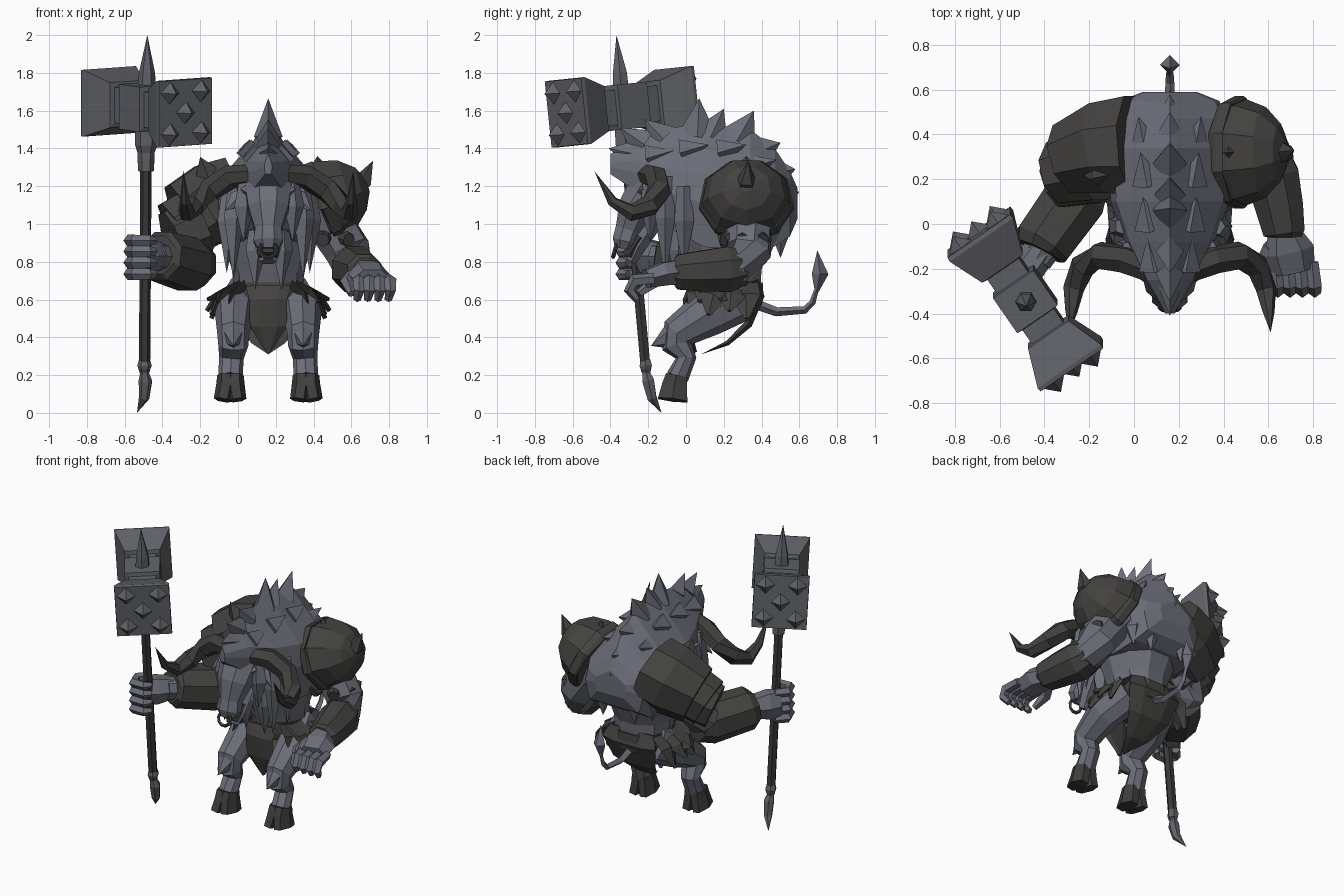
import bpy, bmesh, math
from mathutils import Vector as V

CX = 0.16  # centre line of the beast


def material(name, rgb):
    m = bpy.data.materials.new(name)
    m.diffuse_color = (*rgb, 1)
    return m


FUR = material("slate fur", (0.150, 0.156, 0.190))
STEEL = material("grey steel", (0.118, 0.121, 0.138))
ARMOUR = material("dark armour", (0.056, 0.055, 0.053))
HORN = material("dark horn", (0.050, 0.050, 0.049))
SHAFT = material("black shaft", (0.040, 0.040, 0.040))


def loft(name, mat, stacks):
    """One object from several stacks of point rings, ends capped."""
    bm = bmesh.new()
    for rings in stacks:
        vs = [[bm.verts.new(p) for p in r] for r in rings]
        n = len(vs[0])
        for a, b in zip(vs, vs[1:]):
            for i in range(n):
                j = (i + 1) % n
                bm.faces.new((a[i], a[j], b[j], b[i]))
        bm.faces.new(vs[0][::-1])
        bm.faces.new(vs[-1])
    bmesh.ops.remove_doubles(bm, verts=bm.verts, dist=0.0004)
    bmesh.ops.recalc_face_normals(bm, faces=bm.faces)
    me = bpy.data.meshes.new(name)
    bm.to_mesh(me)
    bm.free()
    me.materials.append(mat)
    ob = bpy.data.objects.new(name, me)
    bpy.context.collection.objects.link(ob)
    return ob


def tube(name, mat, paths, n=6, ref=(0, 1, 0), rot=0.0):
    """Paths of (x, y, z, width radius[, depth radius]); depth lies along ref."""
    stacks = []
    for path in paths:
        pts = [V(p[:3]) for p in path]
        rings = []
        for i, p in enumerate(path):
            t = (pts[min(i + 1, len(pts) - 1)] - pts[max(i - 1, 0)]).normalized()
            u = t.cross(V(ref)).normalized()
            v = u.cross(t)
            ru, rv = max(p[3], 1e-5), max(p[-1], 1e-5)
            rings.append([pts[i] + u * ru * math.cos(a) + v * rv * math.sin(a)
                          for a in (rot + 2 * math.pi * k / n for k in range(n))])
        stacks.append(rings)
    return loft(name, mat, stacks)


def both(path):
    """The path, given as offsets from the centre line, on both sides."""
    return [[(CX + s * p[0], *p[1:]) for p in path] for s in (-1, 1)]


Q = math.pi / 4

# ---- war hammer -----------------------------------------------------------
C = V((-0.485, -0.335, 1.620))
d = V((0.57, -0.82, -0.085)).normalized()
u = d.cross(V((-0.03, -0.06, 1))).normalized()
v = u.cross(d)
stations = [(-.365, .17, .175), (-.345, .172, .178), (-.18, .11, .12), (-.175, .085, .095),
            (-.10, .085, .095), (-.095, .11, .12), (.095, .11, .12), (.10, .085, .095),
            (.175, .085, .095), (.18, .11, .12), (.345, .172, .178), (.365, .17, .175)]
tube("hammer_head", STEEL, [[(*(C + d * s), a * 1.414, b * 1.414) for s, a, b in stations]],
     4, (-0.03, -0.06, 1), Q)
studs = []
for e in (-1, 1):
    for a, b in ((0, 0), (-.1, -.11), (.1, -.11), (-.1, .11), (.1, .11)):
        o = C + d * .364 * e + u * a + v * b
        studs.append([(*o, .06), (*(o + d * e * .06), 0)])
tube("hammer_studs", STEEL, studs, 4, (0, 0, 1))
tube("hammer_shaft", SHAFT, [[(-.495, -.212, .22, .03), (-.487, -.315, 1.35, .03)]])
tube("hammer_fittings", STEEL, [
    [(-.487, -.308, 1.28, .042), (-.487, -.315, 1.38, .046), (-.486, -.32, 1.42, .06), (-.485, -.325, 1.5, .06)],
    [(-.483, -.345, 1.70, .05), (-.482, -.35, 1.80, .043), (-.48, -.368, 2.0, 0)],
    [(-.495, -.215, .28, .03), (-.495, -.213, .25, .038), (-.495, -.21, .21, .024), (-.49, -.20, .17, .036),
     (-.497, -.18, .08, .028), (-.535, -.13, 0, 0)]])

# ---- torso and mane -------------------------------------------------------
tube("torso", FUR, [[(CX, .24, .60, .18, .16), (CX, .22, .75, .19, .19), (CX, .22, .92, .24, .25),
                     (CX, .24, 1.15, .26, .28), (CX, .24, 1.3, .16, .2)]], 10)
rings = []
for y, lo, hi, w in ((-.40, 1.26, 1.37, .02), (-.25, 1.15, 1.46, .11), (-.08, .95, 1.51, .20), (.10, .85, 1.53, .265),
                     (.34, .84, 1.50, .275), (.47, .86, 1.40, .265), (.55, .92, 1.28, .22), (.59, 1.02, 1.19, .12)):
    h = hi - lo
    half = [(0, hi), (.45 * w, hi - .2 * h), (.9 * w, hi - .40 * h), (w, hi - .62 * h), (.85 * w, lo + .04 * h)]
    prof = half + [(-x, z) for x, z in half[:0:-1]]
    rings.append([(CX + x, y, z) for x, z in prof])
loft("mane", FUR, [rings])
# ridge tufts along the mane, flush with the coat at the sides
crest = [(-.30, 1.30, -.40, 1.30, .08), (-.27, 1.37, -.41, 1.40, .08), (-.22, 1.42, -.35, 1.51, .09),
         (-.12, 1.45, -.22, 1.555, .09), (.06, 1.46, .07, 1.665, .11), (.13, 1.46, .20, 1.61, .10),
         (.27, 1.44, .36, 1.60, .11), (.38, 1.38, .50, 1.43, .10), (.47, 1.27, .58, 1.29, .09),
         (.51, 1.14, .60, 1.17, .07)]
tube("mane_crest", FUR, [[(CX, a, b, r, r * .7), (CX, c, e, 0)] for a, b, c, e, r in crest], 4, (1, 0, 0))
tube("mane_side_tufts", FUR, [p for x, y, z in ((.09, -.14, 1.38), (.11, .04, 1.41), (.12, .24, 1.41), (.13, .40, 1.33))
                              for p in both([(x - .02, y - .06, z - .03, .07), (x + .01, y + .08, z + .01, 0)])],
     4, (1, 0, 0))
# hanging locks at the cheeks, chest and lower back
locks = []
for x, y, top, tip in ((.13, -.19, 1.22, .90), (.185, -.11, 1.25, .70), (.22, -.01, 1.2, .74),
                       (.22, .45, 1.05, .85), (.12, .50, 1.05, .82), (.07, -.04, 1.0, .65)):
    locks += both([(x * .95, y, top, .04), (x, y, (top * .6 + tip * .4), .06, .055), (x, y, tip, 0)])
tube("hair_locks", FUR, locks, 5)

# ---- head -----------------------------------------------------------------
tube("head", FUR, [[(CX, -.08, 1.27, .13, .12), (CX, -.19, 1.19, .135, .13), (CX, -.265, 1.08, .115, .105),
                    (CX, -.305, .97, .075, .075), (CX, -.325, .91, .085, .07), (CX, -.33, .87, .06, .05)]], 8, rot=Q / 2)
tube("jaw", FUR, [[(CX, -.16, 1.02, .08, .05), (CX, -.25, .88, .07, .045), (CX, -.29, .80, .045, .03)]], 6)
tube("mouth", SHAFT, [[(CX, -.24, .93, .068, .05), (CX, -.305, .83, .055, .04)]], 6)
tube("brows", FUR, both([(.02, -.29, 1.13, .03), (.12, -.22, 1.18, .03), (.17, -.16, 1.2, 0)]), 4, (0, 0, 1))
tube("ears", FUR, both([(.09, -.17, 1.17, .03), (.17, -.17, 1.13, .045, .02), (.23, -.19, 1.07, 0)]), 4, (0, 1, 0))
bpy.ops.mesh.primitive_torus_add(major_segments=10, minor_segments=4, major_radius=.045, minor_radius=.011,
                                 location=(CX, -.375, .865), rotation=(math.radians(75), 0, 0))
bpy.context.object.name = "nose_ring"
bpy.context.object.data.materials.append(HORN)
tube("horns", HORN, both([(.02, -.23, 1.21, .045), (.10, -.20, 1.26, .058), (.20, -.16, 1.25, .064), (.31, -.14, 1.18, .064),
                          (.39, -.19, 1.10, .058), (.43, -.29, 1.06, .047), (.44, -.39, 1.12, .028),
                          (.45, -.485, 1.28, 0)]), 6, (.2, .3, 1))

# ---- legs, hooves and tail ------------------------------------------------
tube("legs", FUR, both([(.12, .30, .62, .13, .11), (.18, .12, .53, .125, .105), (.185, -.05, .42, .09, .085),
                        (.185, -.05, .36, .08, .08), (.195, .0, .29, .055, .065), (.20, -.045, .19, .06, .065)]), 8, (1, 0, 0))
tube("knee_tufts", FUR, both([(.185, -.06, .41, .085, .07), (.185, -.185, .355, 0)]), 6, (1, 0, 0))
tube("hooves", HORN, [p for x, o in ((.175, -.012), (.225, .016)) for p in
                      both([(x, -.05, .20, .045, .065), (x, -.06, .15, .05, .075), (x + o, -.07, .068, .048, .09)])], 6)
tube("tail", FUR, [[(CX, .30, .60, .03), (CX, .48, .535, .024), (CX, .63, .545, .02), (CX, .67, .585, .017),
                    (CX, .69, .65, .012)],
                   [(CX, .69, .63, .006), (CX, .71, .735, .044), (CX, .695, .86, 0)]], 4, (1, 0, 0))

# ---- belt and loincloth ---------------------------------------------------
tube("belt", ARMOUR, [[(CX, .23, .57, .20, .18), (CX, .23, .62, .205, .19), (CX, .23, .69, .195, .185)]], 10)
tube("back_cloth", ARMOUR, [[(CX, .36, .70, .17, .03), (CX, .39, .62, .20, .03), (CX, .33, .47, .16, .025),
                             (CX, .22, .37, .09, .015), (CX, .08, .31, 0)]], 6)
tube("front_cloth", ARMOUR, [[(CX, .03, .67, .12, .02), (CX, .0, .60, .10, .02), (CX, .01, .46, .10, .015),
                              (CX, .05, .32, .01)]], 6)
# flared hip flaps in two layers
for i, (deg, tip, w) in enumerate(((45, .50, .07), (68, .52, .08), (92, .54, .08), (112, .50, .08), (56, .59, .08), (82, .60, .08))):
    a = math.radians(deg)
    x, y = math.sin(a), -math.cos(a)
    tube(f"hip_flap_{i}", ARMOUR, both([(.18 * x, .23 + .19 * y, .67, w, .02), (.27 * x, .23 + .23 * y, .62, w, .02),
                                        (.325 * x, .22 + .27 * y, tip, .012)]), 4, (1, 0, 0.01))

# ---- arm with the hammer --------------------------------------------------
tube("hammer_arm", FUR, [[(-.02, .33, 1.14, .17), (-.22, .27, .97, .14), (-.27, .20, .83, .11),
                          (-.25, .14, .80, .10), (-.44, -.16, .83, .075)]], 8, (0, 0, 1))
tube("shoulder_guard", ARMOUR, [
    [(.0, .35, 1.16, .22, .24), (-.13, .34, 1.11, .235, .22), (-.29, .29, 1.03, .205, .17)],
    [(-.18, .27, 1.05, .18), (-.33, .23, .96, .18, .15)], [(-.21, .24, .98, .165), (-.35, .19, .92, .16, .13)]],
     8, (0, 1, .01), Q / 2)
tube("shoulder_point", ARMOUR, [[(-.13, .24, 1.18, .13, .09), (-.20, .20, 1.355, 0)]], 4)
tube("hammer_forearm_guard", ARMOUR, [[(-.22, .20, .79, .125), (-.26, .12, .785, .15), (-.41, -.09, .83, .14),
                                       (-.425, -.12, .835, .11)]], 8, (0, 0, 1), Q / 2)
tube("hammer_palm", FUR, [[(-.42, -.12, .83, .075), (-.48, -.20, .83, .08, .1), (-.53, -.26, .83, .06, .1)]], 6, (0, 0, 1))
tube("hammer_fingers", FUR, [[(-.52, -.22, z, .03), (-.575, -.28, z, .033), (-.55, -.345, z, .033), (-.47, -.345, z, .03),
                              (-.44, -.31, z, .02)] for z in (.735, .795, .855, .912)], 5, (0, 0, 1))

# ---- free arm -------------------------------------------------------------
tube("free_arm", FUR, [[(.38, .32, 1.14, .17), (.50, .33, .98, .13), (.58, .33, .86, .125), (.61, .28, .77, .105),
                        (.67, -.02, .74, .07)]], 8, (.6, .3, .7))
tube("free_forearm_guard", ARMOUR, [[(.60, .31, .77, .10), (.615, .22, .76, .13), (.65, .07, .75, .115),
                                     (.67, -.04, .745, .10), (.67, -.06, .745, .08)]], 8, (0, 0, 1), Q / 2)
tube("free_palm", FUR, [[(.67, -.04, .745, .075), (.69, -.12, .735, .115, .07), (.71, -.21, .71, .10, .055)]], 6, (0, 0, 1))
tube("free_fingers", FUR, [[(x, -.17, .71, .03), (x + .01, -.275, .70, .035), (x + .012, -.30, .65, .03),
                            (x, -.26, .60, .02)] for x in (.63, .685, .74, .795)]
     + [[(.61, -.10, .73, .038), (.575, -.17, .69, .036), (.60, -.25, .63, .02)]], 5, (1, 0, 0))
tube("pauldron", ARMOUR, [[(.42, .32, 1.11, .215, .24), (.49, .32, 1.14, .22, .24), (.58, .32, 1.17, .185, .205),
                           (.65, .32, 1.19, .12, .13), (.69, .32, 1.20, .03)]], 9, rot=math.pi / 9)
tube("pauldron_rim", ARMOUR, [[(.425, .32, 1.11, .22, .245), (.435, .32, 1.115, .232, .255), (.475, .32, 1.13, .232, .255),
                               (.485, .32, 1.135, .22, .245)]], 9, rot=math.pi / 9)
tube("pauldron_spike", HORN, [[(.60, .32, 1.18, .07), (.67, .32, 1.23, .05), (.715, .33, 1.335, 0)]], 5)
tube("pauldron_crest", ARMOUR, [[(.43, .32, 1.27, .07, .09), (.42, .32, 1.36, 0)]], 4)
rivets = []
for x, y, dx, dy in ((.45, .19, -.1, -.9), (.58, .21, .5, -.8), (.645, .30, 1, -.1), (.63, .40, .9, .4)):
    rivets.append([(x - dx * .03, y - dy * .03, .925, .042), (x + dx * .015, y + dy * .015, .915, .036)])
tube("arm_strap_rivets", HORN, rivets, 8, (0, 0, 1))
